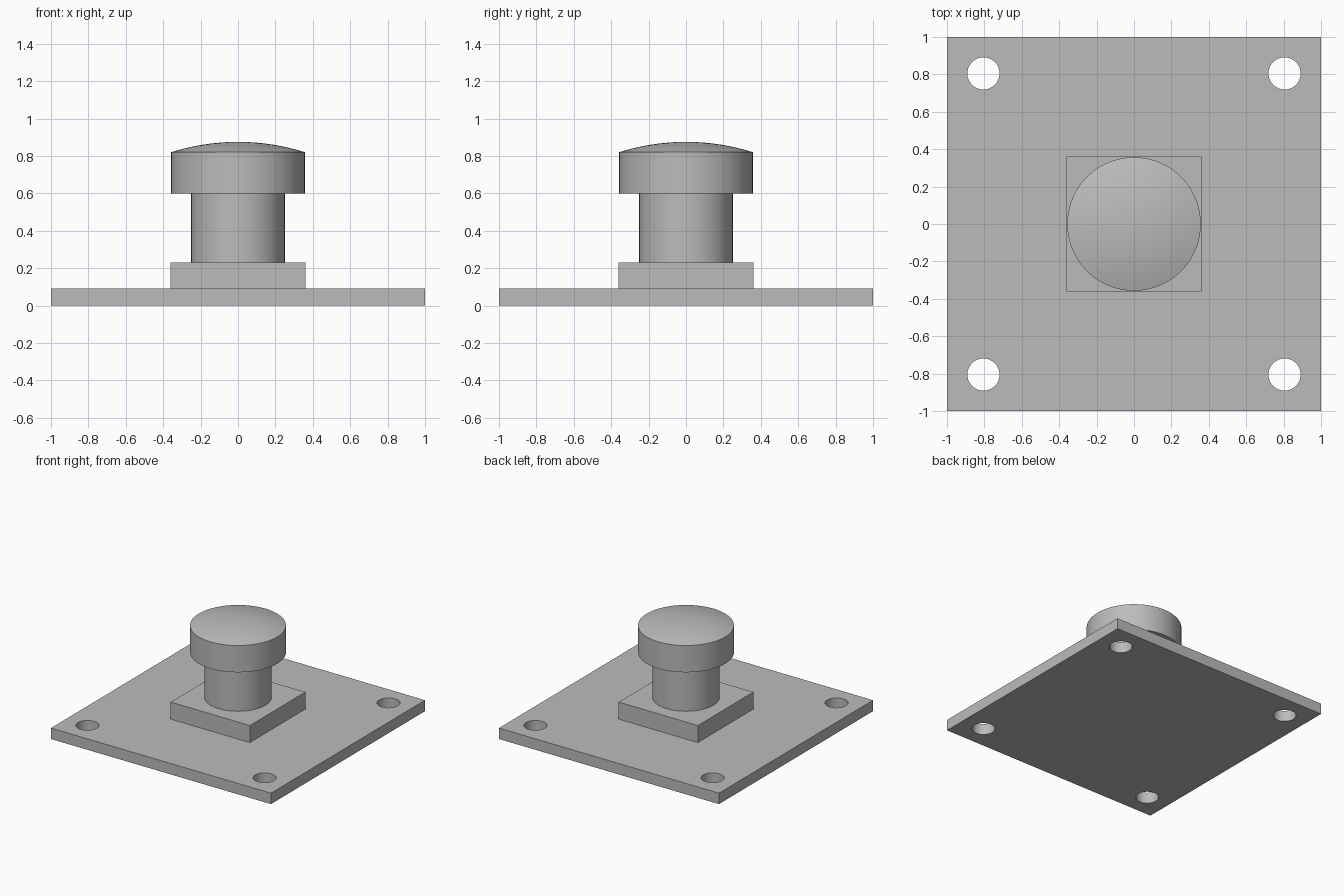
import bpy, bmesh, math
from mathutils import Vector

old = bpy.data.objects.get("Cube")
if old:
    bpy.data.objects.remove(old, do_unlink=True)

SEGMENTS = 96
PLATE_TOP, BLOCK_TOP, SHAFT_TOP, RIM_TOP, DOME_TOP = 0.09, 0.23, 0.6, 0.82, 0.875

grey = bpy.data.materials.new("plain grey")
grey.use_nodes = True
colour = (0.5, 0.5, 0.5, 1)
grey.diffuse_color = colour
grey.node_tree.nodes["Principled BSDF"].inputs["Base Color"].default_value = colour


def finish(bm, name, smooth=False):
    """Turn a bmesh into a named object with the grey material."""
    bmesh.ops.recalc_face_normals(bm, faces=bm.faces)
    mesh = bpy.data.meshes.new(name)
    bm.to_mesh(mesh)
    bm.free()
    mesh.materials.append(grey)
    obj = bpy.data.objects.new(name, mesh)
    bpy.context.collection.objects.link(obj)
    if smooth:
        bpy.ops.object.select_all(action="DESELECT")
        obj.select_set(True)
        bpy.context.view_layer.objects.active = obj
        bpy.ops.object.shade_smooth_by_angle(angle=math.radians(14))
    return obj


def add_loop(bm, points):
    verts = [bm.verts.new(p) for p in points]
    return [bm.edges.new((a, b)) for a, b in zip(verts, verts[1:] + verts[:1])]


def circle(cx, cy, radius, count):
    angles = [2 * math.pi * i / count for i in range(count)]
    return [(cx + radius * math.cos(a), cy + radius * math.sin(a), 0) for a in angles]


def lathe(name, profile):
    """Revolve an (r, z) profile that starts and ends on the axis."""
    bm = bmesh.new()
    verts = [bm.verts.new((r, 0, z)) for r, z in profile]
    edges = [bm.edges.new(pair) for pair in zip(verts, verts[1:])]
    bmesh.ops.spin(bm, geom=verts + edges, axis=(0, 0, 1), cent=(0, 0, 0),
                   angle=2 * math.pi, steps=SEGMENTS, use_duplicate=False)
    bmesh.ops.remove_doubles(bm, verts=bm.verts, dist=0.0001)
    return finish(bm, name, smooth=True)


# Base plate with a bolt hole near each corner
bm = bmesh.new()
outline = add_loop(bm, [(-1, -1, 0), (1, -1, 0), (1, 1, 0), (-1, 1, 0)])
for sx in (-1, 1):
    for sy in (-1, 1):
        outline += add_loop(bm, circle(0.805 * sx, 0.805 * sy, 0.086, 48))
bmesh.ops.triangle_fill(bm, edges=outline, use_beauty=True, normal=(0, 0, 1))
raised = bmesh.ops.extrude_face_region(bm, geom=bm.faces[:], use_keep_orig=True)
bmesh.ops.translate(bm, vec=(0, 0, PLATE_TOP),
                    verts=[g for g in raised["geom"] if isinstance(g, bmesh.types.BMVert)])
finish(bm, "base_plate", smooth=True)

# Square block under the shaft
bm = bmesh.new()
bmesh.ops.create_cube(bm, size=1)
bmesh.ops.scale(bm, vec=(0.72, 0.72, BLOCK_TOP - PLATE_TOP), verts=bm.verts)
bmesh.ops.translate(bm, vec=Vector((0, 0, (BLOCK_TOP + PLATE_TOP) / 2)), verts=bm.verts)
finish(bm, "square_block")

# Round shaft
lathe("shaft", [(0, BLOCK_TOP), (0.25, BLOCK_TOP), (0.25, SHAFT_TOP), (0, SHAFT_TOP)])

# Knob with a shallow domed top
radius, rise = 0.357, DOME_TOP - RIM_TOP
sphere = (radius ** 2 + rise ** 2) / (2 * rise)
sweep = math.asin(radius / sphere)
dome = [(sphere * math.sin(sweep * t / 10), DOME_TOP - sphere * (1 - math.cos(sweep * t / 10)))
        for t in range(10, -1, -1)]
lathe("knob", [(0, SHAFT_TOP), (radius, SHAFT_TOP)] + dome)
